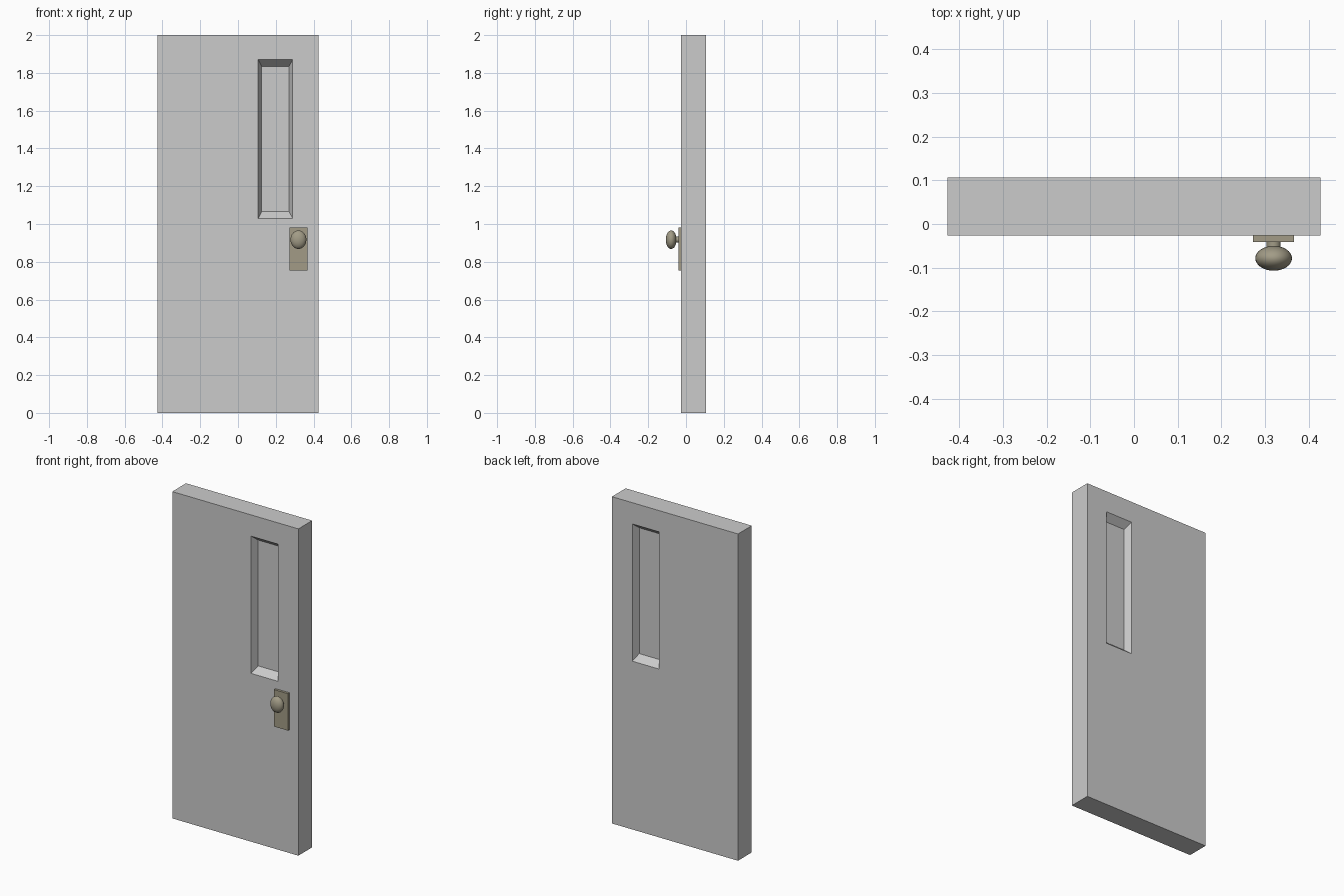
import bpy, bmesh
from mathutils import Matrix

if "Cube" in bpy.data.objects:
    bpy.data.objects.remove(bpy.data.objects["Cube"])

brass = bpy.data.materials.new("dull_brass")
brass.diffuse_color = (0.36, 0.33, 0.24, 1)
brass.use_nodes = True
brass.node_tree.nodes["Principled BSDF"].inputs["Base Color"].default_value = brass.diffuse_color


def make(name, bm, mat=None):
    bmesh.ops.recalc_face_normals(bm, faces=bm.faces[:])
    me = bpy.data.meshes.new(name)
    bm.to_mesh(me)
    bm.free()
    ob = bpy.data.objects.new(name, me)
    bpy.context.collection.objects.link(ob)
    if mat:
        me.materials.append(mat)
    return ob


# door slab: rectangular rings from the front pane, round the edge, to the back pane
front, back, depth = -0.026, 0.107, 0.042
slab = (-0.427, 0.427, 0.0, 2.0)
opening = (0.107, 0.289, 1.03, 1.87)
pane = (0.125, 0.271, 1.065, 1.835)
rings = [(pane, front + depth), (opening, front), (slab, front),
         (slab, back), (opening, back), (pane, back - depth)]
bm = bmesh.new()
loops = [[bm.verts.new((x, y, z)) for x, z in ((x0, z0), (x1, z0), (x1, z1), (x0, z1))]
         for (x0, x1, z0, z1), y in rings]
for a, b in zip(loops, loops[1:]):
    for i in range(4):
        j = (i + 1) % 4
        bm.faces.new((a[i], a[j], b[j], b[i]))
bm.faces.new(loops[0])
bm.faces.new(loops[-1])
make("door_slab", bm)

# lock plate
bm = bmesh.new()
bmesh.ops.create_cube(bm, size=1, matrix=Matrix.LocRotScale(
    (0.32, -0.0335, 0.868), None, (0.094, 0.015, 0.226)))
make("lock_plate", bm, brass)

# knob stem
bm = bmesh.new()
bmesh.ops.create_cone(bm, cap_ends=True, segments=32, radius1=0.016, radius2=0.016, depth=0.03,
                      matrix=Matrix.Translation((0.32, -0.055, 0.917)) @ Matrix.Rotation(1.5707963, 4, 'X'))
stem = make("knob_stem", bm, brass)

# oval knob
bm = bmesh.new()
bmesh.ops.create_uvsphere(bm, u_segments=32, v_segments=16, radius=1, matrix=Matrix.LocRotScale(
    (0.32, -0.0785, 0.917), None, (0.042, 0.0285, 0.049)))
knob = make("door_knob", bm, brass)

# smooth shading on the round parts, keeping the stem rims sharp
for ob in (stem, knob):
    for f in ob.data.polygons:
        f.use_smooth = len(f.vertices) <= 4
